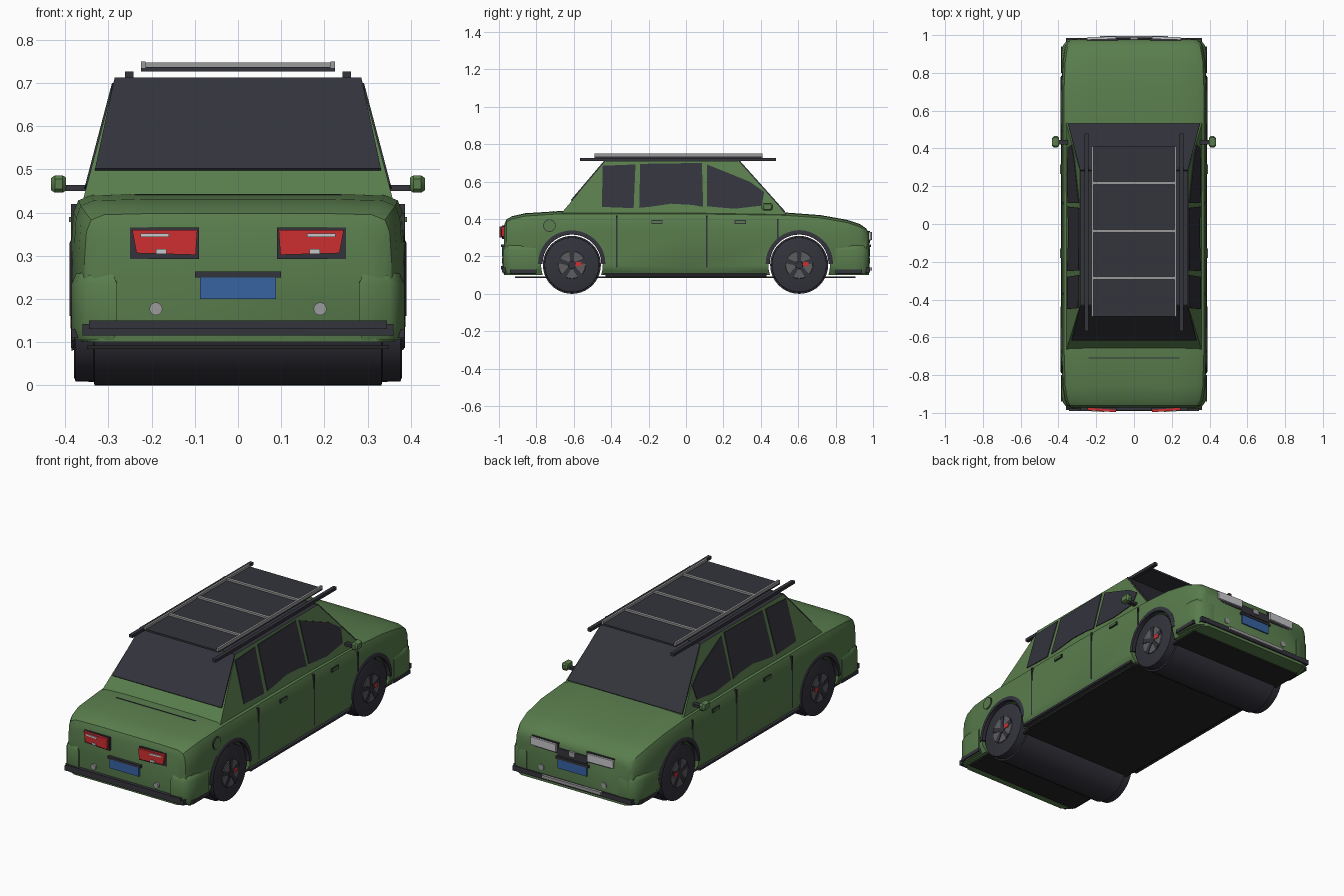
import bpy, bmesh, math
from mathutils import Vector

if "Cube" in bpy.data.objects:
    bpy.data.objects.remove(bpy.data.objects["Cube"])


def mat(name, r, g, b):
    m = bpy.data.materials.new(name)
    m.diffuse_color = (r, g, b, 1)
    m.use_nodes = True
    m.node_tree.nodes["Principled BSDF"].inputs["Base Color"].default_value = m.diffuse_color
    return m


GREEN = mat("green_paint", 0.100, 0.205, 0.074)
DARK = mat("dark_glass_trim", 0.033, 0.033, 0.045)
BLACK = mat("black_floor", 0.018, 0.018, 0.019)
RED = mat("red_lens", 0.62, 0.028, 0.030)
CHROME = mat("chrome_grey", 0.33, 0.33, 0.33)
WHITE = mat("light_lens", 0.58, 0.58, 0.60)
BLUE = mat("blue_plate", 0.040, 0.125, 0.36)
RIM = mat("rim_grey", 0.11, 0.11, 0.12)


def make(name, verts, faces, m, smooth=None):
    me = bpy.data.meshes.new(name)
    me.from_pydata([tuple(v) for v in verts], [], faces)
    bm = bmesh.new()
    bm.from_mesh(me)
    bmesh.ops.recalc_face_normals(bm, faces=bm.faces[:])
    bm.to_mesh(me)
    bm.free()
    ob = bpy.data.objects.new(name, me)
    bpy.context.collection.objects.link(ob)
    me.materials.append(m)
    if smooth:
        shade(ob, smooth)
    return ob


def shade(ob, deg):
    bpy.ops.object.select_all(action='DESELECT')
    ob.select_set(True)
    bpy.context.view_layer.objects.active = ob
    bpy.ops.object.shade_smooth_by_angle(angle=math.radians(deg))


def loft(name, rings, m, smooth=None):
    n = len(rings[0])
    verts = [v for r in rings for v in r]
    faces = [list(range(n)), list(range(len(verts) - n, len(verts)))]
    for k in range(len(rings) - 1):
        for i in range(n):
            j = (i + 1) % n
            faces.append([k * n + i, k * n + j, (k + 1) * n + j, (k + 1) * n + i])
    return make(name, verts, faces, m, smooth)


def box(name, x0, x1, y0, y1, z0, z1, m, shear=0.0):
    # shear pushes y in proportion to distance from the centre line
    ring = lambda y: [(x, y + shear * abs(x), z) for x, z in
                      ((x0, z0), (x1, z0), (x1, z1), (x0, z1))]
    return loft(name, [ring(y0), ring(y1)], m)


def disc(name, axis, centre, profile, m, n=32, smooth=40):
    # profile: (offset along axis, radius)
    rings = []
    for o, r in profile:
        ring = []
        for i in range(n):
            a = 2 * math.pi * i / n
            c, s = r * math.cos(a), r * math.sin(a)
            ring.append(Vector(centre) + Vector((o, c, s) if axis == 'x' else (c, o, s)))
        rings.append(ring)
    return loft(name, rings, m, smooth)


# --- lower body, lofted along its length: y, top height, half width
stations = [(-0.972, .365, .335), (-0.96, .395, .355), (-0.93, .412, .368), (-0.86, .428, .379),
            (-0.67, .44, .385), (0, .44, .385), (0.53, .432, .385), (0.72, .418, .385),
            (0.86, .393, .379), (0.93, .37, .368), (0.965, .345, .355), (0.978, .32, .335)]
rings = []
for y, t, w in stations:
    half = [(w - .02, .10), (w, .14), (w, t - .10), (w - .004, t - .04),
            (w - .015, t - .012), (w - .045, t), (w - .16, t + .003)]
    rings.append([(x, y, z) for x, z in half] + [(-x, y, z) for x, z in reversed(half)])
body = loft("body", rings, GREEN)

AXLES = (-0.61, 0.605)
WZ = 0.155
for y in AXLES:
    cut = disc("arch_cutter", 'x', (0, y, WZ), [(-.5, .165), (.5, .165)], GREEN, 40, None)
    cut.hide_render = True
    mod = body.modifiers.new("arch", 'BOOLEAN')
    mod.operation, mod.object, mod.solver = 'DIFFERENCE', cut, 'EXACT'
    bpy.context.view_layer.objects.active = body
    bpy.ops.object.modifier_apply(modifier=mod.name)
    bpy.data.objects.remove(cut)
shade(body, 35)

# --- cabin with dark roof
ZB, ZT = .425, .71


def side_x(z):
    return .36 - .075 * (z - ZB) / (ZT - ZB)


def rear_y(z):
    return -.672 + .242 * (z - ZB) / (ZT - ZB)


def front_y(z):
    return .535 - .255 * (z - ZB) / (ZT - ZB)


def cabin_ring(z):
    x, a, b = side_x(z), rear_y(z), front_y(z)
    return [(-x, a, z), (x, a, z), (x, b, z), (-x, b, z)]


cabin = loft("cabin", [cabin_ring(ZB), cabin_ring(ZT)], GREEN)
cabin.data.materials.append(DARK)
for p in cabin.data.polygons:
    if p.normal.z > 0.95:
        p.material_index = 1

# --- windscreen and rear glass plates
for name, fy, z0, d, inset in (("rear_glass", rear_y, .497, -1, .012),
                               ("windscreen", front_y, .435, 1, .008)):
    plate = []
    for o in (-.004, .005):
        plate.append([(s * (side_x(z) - inset * (ZT - z) / .25), fy(z) + d * o, z + o)
                      for s, z in ((-1, z0), (1, z0), (1, ZT - .002), (-1, ZT - .002))])
    loft(name, plate, DARK)

# --- side windows (y, z outlines)
windows = {
    "quarter_window": [(-.45, .465), (-.28, .458), (-.27, .692), (-.445, .685)],
    "rear_door_window": [(-.25, .46), (-.19, .466), (-.08, .482), (.03, .476), (.092, .465),
                         (.085, .70), (-.245, .695)],
    "front_door_window": [(.112, .468), (.26, .455), (.405, .472), (.418, .545), (.34, .60),
                          (.112, .692)]}
for s in (-1, 1):
    for name, pts in windows.items():
        loft(name, [[(s * (side_x(z) + o), y, z) for y, z in pts] for o in (-.004, .004)], DARK)

# --- wheels: full-width rollers, rims, spokes, calipers and flares
for y in AXLES:
    disc("wheel_roller", 'x', (0, y, WZ),
         [(-.38, .135), (-.376, .146), (-.334, .147), (-.332, .155),
          (.332, .155), (.334, .147), (.376, .146), (.38, .135)], DARK, 40, 30)
    for s in (-1, 1):
        disc("rim", 'x', (s * .381, y, WZ), [(-.004, .075), (.003, .072)], RIM)
        disc("hub", 'x', (s * .384, y, WZ), [(-.004, .024), (.004, .02)], DARK, 16)
        for k in range(5):
            a = math.pi / 2 + k * 2 * math.pi / 5
            u, v = Vector((0, math.cos(a), math.sin(a))), Vector((0, -math.sin(a), math.cos(a)))
            c = Vector((0, y, WZ))
            loft("spoke", [[c + u * r + v * h + Vector((s * x, 0, 0)) for r, h in
                            ((.015, -.009), (.074, -.014), (.074, .014), (.015, .009))]
                           for x in (.38, .387)], DARK)
        box("caliper", s * .38, s * .388, y + .02, y + .05, WZ - .005, WZ + .016, RED)
        # arch flare
        n, rings = 20, []
        for i in range(n + 1):
            a = math.pi * i / n
            rings.append([(s * x, y + r * math.cos(a), WZ + .005 + r * math.sin(a)) for x, r in
                          ((.36, .157), (.388, .157), (.39, .170), (.384, .181), (.36, .181))])
        loft("wheel_arch_flare", rings, DARK, 40)

# --- floor, sills and bumpers
box("floor", -.35, .35, -.915, .905, .084, .092, BLACK)
box("underbody", -.36, .36, -.43, .43, .09, .102, BLACK)
box("rear_bumper", -.36, .36, -.985, -.88, .115, .142, DARK)
box("rear_bumper_lip", -.345, .345, -.99, -.97, .13, .15, DARK)
box("front_bumper", -.36, .36, .88, .985, .115, .142, DARK)
box("front_bumper_bar", -.18, .18, .982, .995, .125, .142, CHROME)
for s in (-1, 1):
    box("sill", s * .35, s * .386, -.44, .43, .1, .112, DARK)
    for d in (-1, 1):
        box("bumper_side", s * .35, s * .386, d * .80, d * .94, .11, .13, DARK)
        # rounded bumper corner
        rings = []
        for z, k in ((.105, .008), (.13, 0), (.235, 0), (.258, .01), (.27, .03)):
            rings.append([(s * x, d * y, z) for x, y in
                          ((.28, .80), (.385 - k, .80), (.385 - k, .90), (.376 - k, .945),
                           (.352 - k, .976 - k), (.28 + k, .982 - k))])
        loft("bumper_corner", rings, GREEN, 50)

# --- lamps, plates and grille
for s in (-1, 1):
    box("tail_lamp_housing", s * .09, s * .25, -.99, -.955, .293, .365, DARK, .07)
    tail = [[(s * x, y + .07 * x, z) for x, z in
             ((.098, .302), (.235, .306), (.245, .36), (.094, .36))] for y in (-1.003, -.96)]
    loft("tail_lamp", tail, RED)
    box("tail_lamp_strip", s * .16, s * .226, -1.007, -.99, .343, .352, WHITE, .07)
    box("tail_lamp_reverse", s * .165, s * .19, -1.007, -.99, .304, .316, WHITE, .07)
    box("headlamp_housing", s * .085, s * .25, .95, .985, .278, .335, DARK, -.03)
    box("headlamp", s * .095, s * .25, .95, .996, .288, .33, WHITE, -.03)
    for d in (-1, 1):
        disc("fog_lamp", 'y', (s * .19, d * .977, .177), [(-.006, .015), (.006, .015)], CHROME, 16)
for d in (-1, 1):
    box("number_plate", -.088, .088, d * .96, d * .985, .2, .256, BLUE)
    box("plate_trim", -.1, .1, d * .96, d * .988, .25, .263, DARK)
box("grille", -.09, .09, .96, .984, .268, .31, DARK)
box("grille_badge", -.018, .018, .96, .99, .285, .312, CHROME)

# --- door seams, handles, mirrors
for s in (-1, 1):
    for y, z0, z1 in ((-.37, .14, .42), (.11, .14, .42), (.49, .29, .40)):
        box("door_seam", s * .372, s * .3865, y - .004, y + .004, z0, z1, DARK)
    for y in (-.155, .29):
        box("handle_recess", s * .375, s * .387, y - .03, y + .03, .374, .394, DARK)
        box("door_handle", s * .375, s * .391, y - .026, y + .026, .378, .390, GREEN)
    box("mirror_arm", s * .335, s * .405, .42, .445, .45, .464, DARK)
    loft("mirror", [[(s * x, .435 + dy * k, .466 + dz * k) for dy, dz in
                     ((-.03, -.012), (-.022, -.02), (.022, -.02), (.03, -.01), (.03, .01),
                      (.022, .02), (-.022, .02), (-.03, .012))]
                    for x, k in ((.398, .75), (.406, 1), (.424, 1), (.433, .7))], GREEN, 35)
disc("fuel_cap_seam", 'x', (.379, -.73, .365), [(-.01, .034), (.0065, .034)], DARK, 24)
disc("fuel_cap", 'x', (.379, -.73, .365), [(-.01, .030), (.008, .030)], GREEN, 24)
box("boot_seam", -.24, .24, -.712, -.706, .43, .4425, DARK)

# --- roof rails and rack
for s in (-1, 1):
    box("roof_rail", s * .242, s * .262, -.567, .48, .711, .727, DARK)
    box("rack_side", s * .214, s * .225, -.49, .41, .735, .75, CHROME)
box("rack_base", -.225, .225, -.49, .41, .727, .737, DARK)
for y in (-.286, -.037, .217):
    box("rack_crossbar", -.22, .22, y - .008, y + .008, .735, .747, CHROME)
